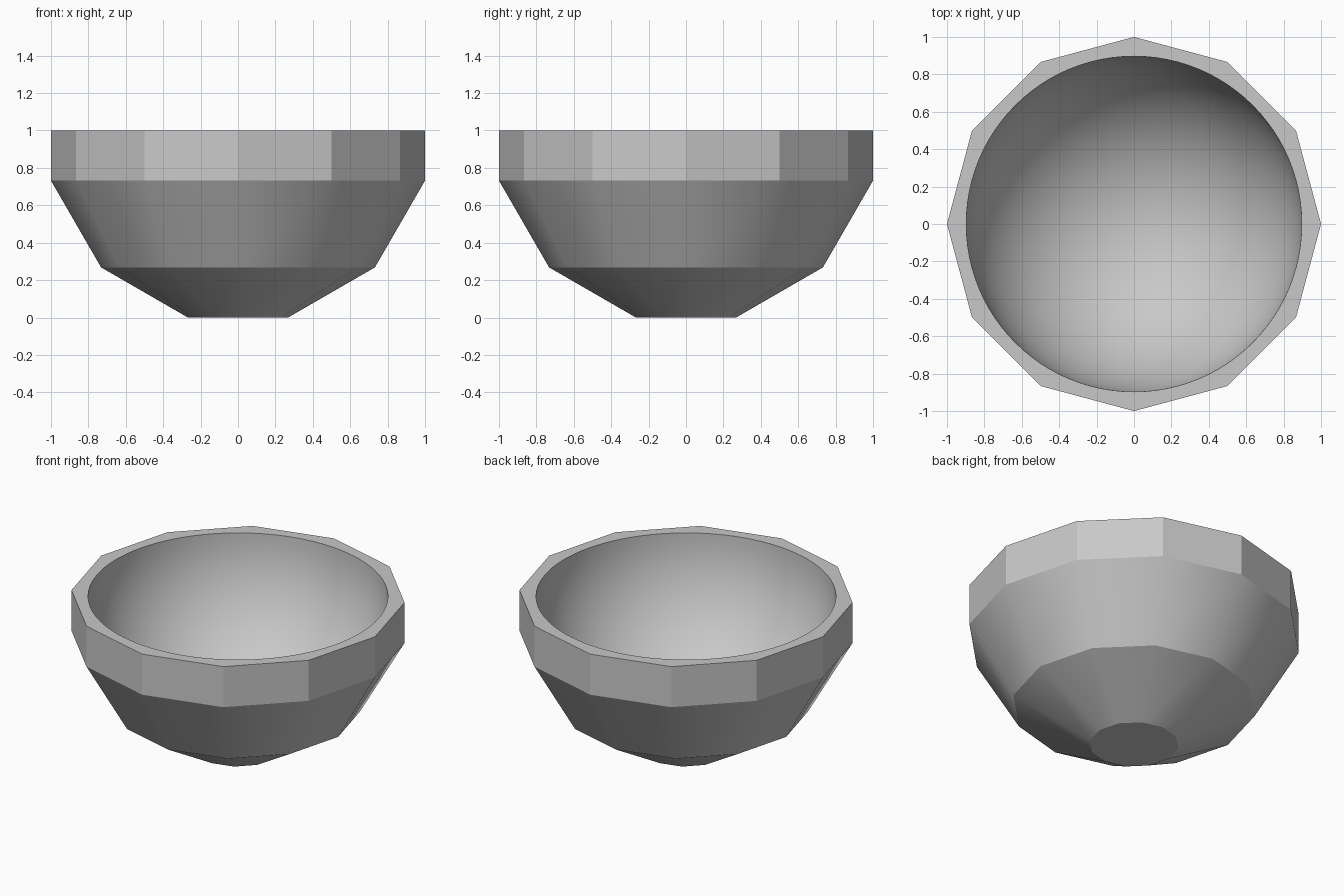
import bpy
import bmesh
from math import sin, cos, pi, radians

cube = bpy.data.objects.get("Cube")
if cube:
    bpy.data.objects.remove(cube, do_unlink=True)

SIDES = 12            # facets of the outer shell
STEPS = 8             # hollow segments per outer facet
RINGS = 24            # rings of the round hollow
HOLLOW = 0.897        # hollow radius

grey = bpy.data.materials.new("plain_grey")
grey.use_nodes = True
colour = (0.58, 0.58, 0.58, 1)
grey.diffuse_color = colour
grey.node_tree.nodes["Principled BSDF"].inputs["Base Color"].default_value = colour

bm = bmesh.new()


def ring(radius, z, count):
    """Closed ring of vertices around the z axis."""
    return [bm.verts.new((radius * cos(2 * pi * i / count),
                          radius * sin(2 * pi * i / count), z))
            for i in range(count)]


def skin(a, b):
    """Quads between two rings of equal count."""
    n = len(a)
    for i in range(n):
        j = (i + 1) % n
        bm.faces.new((a[i], a[j], b[j], b[i]))


# Faceted outside: coarse sphere tiers ending in an upright band
t = sin(pi / SIDES) / cos(pi / SIDES)
profile = [(t, 0), (1 - t, t), (1, 1 - t), (1, 1)]
outer = [ring(r, z, SIDES) for r, z in profile]
for low, high in zip(outer, outer[1:]):
    skin(low, high)
bm.faces.new(outer[0][::-1])

# Smooth hemispherical hollow
count = SIDES * STEPS
inner = [ring(HOLLOW * cos(a), 1 - HOLLOW * sin(a), count)
         for a in (pi / 2 * k / RINGS for k in range(RINGS))]
for high, low in zip(inner, inner[1:]):
    skin(high, low)
pole = bm.verts.new((0, 0, 1 - HOLLOW))
for i in range(count):
    bm.faces.new((inner[-1][i], inner[-1][(i + 1) % count], pole))

# Flat rim joining the outer facets to the round opening
for k in range(SIDES):
    arc = [inner[0][(k * STEPS + s) % count] for s in range(STEPS + 1)]
    bm.faces.new([outer[-1][k], outer[-1][(k + 1) % SIDES]] + arc[::-1])

bmesh.ops.recalc_face_normals(bm, faces=bm.faces)
mesh = bpy.data.meshes.new("bowl")
bm.to_mesh(mesh)
bm.free()
mesh.materials.append(grey)

bowl = bpy.data.objects.new("bowl", mesh)
bpy.context.collection.objects.link(bowl)
bpy.ops.object.select_all(action="DESELECT")
bowl.select_set(True)
bpy.context.view_layer.objects.active = bowl
bpy.ops.object.shade_smooth_by_angle(angle=radians(29))
